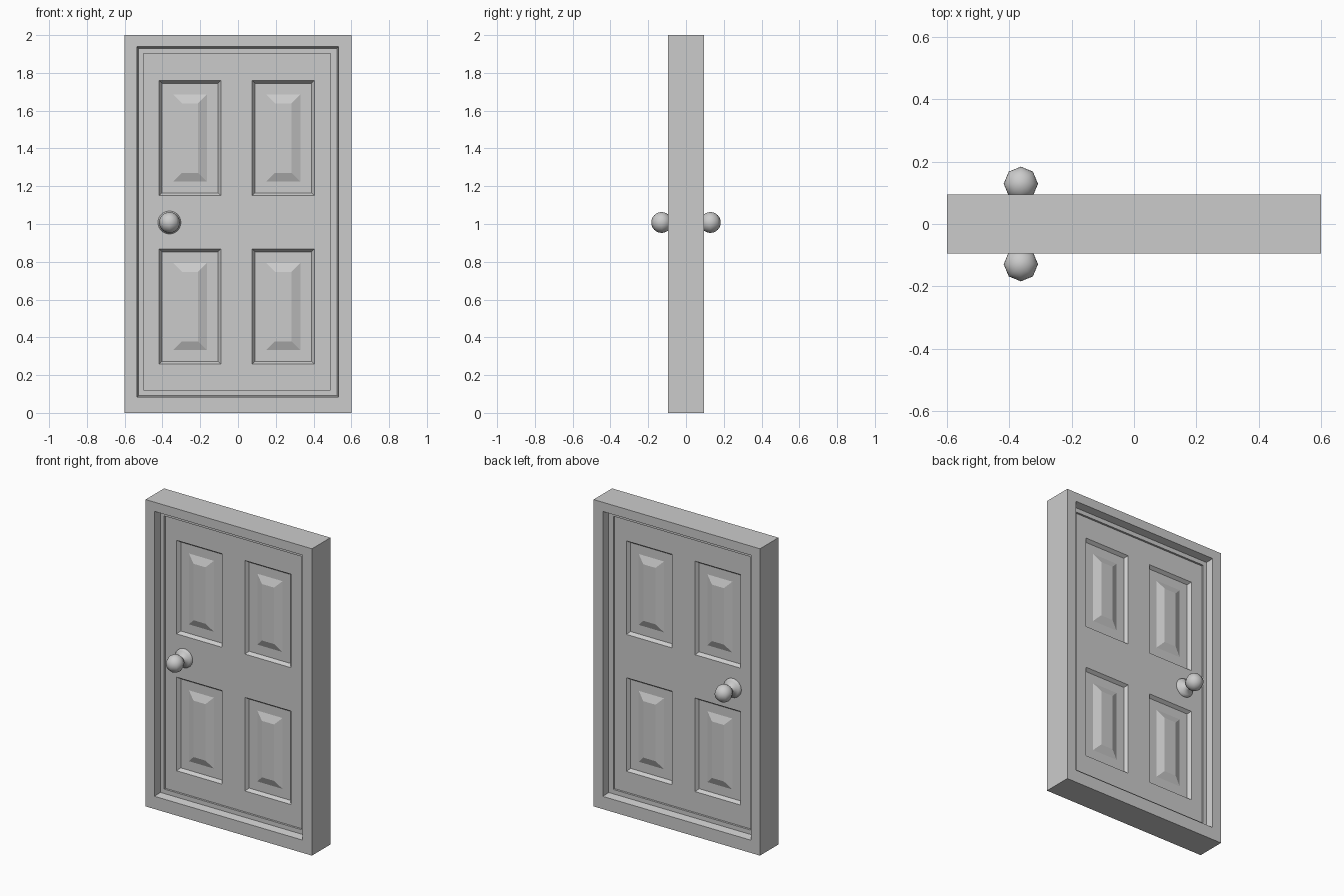
import bpy, bmesh
from math import pi, cos, sin
from mathutils import Matrix, Vector

if "Cube" in bpy.data.objects:
    bpy.data.objects.remove(bpy.data.objects["Cube"])


def make_object(name, bm, mirror=True):
    mesh = bpy.data.meshes.new(name)
    bm.to_mesh(mesh)
    bm.free()
    obj = bpy.data.objects.new(name, mesh)
    bpy.context.collection.objects.link(obj)
    if mirror:
        mod = obj.modifiers.new("both_sides", 'MIRROR')
        mod.use_axis = (False, True, False)
    return obj


def bridge(bm, rings):
    for a, b in zip(rings, rings[1:]):
        n = len(a)
        for i in range(n):
            j = (i + 1) % n
            bm.faces.new((a[i], a[j], b[j], b[i]))


# Door frame: rectangular rings stepping from the outside in to the door stop
bm = bmesh.new()
steps = [  # x0, x1, z0, z1, y
    (-0.60, 0.60, 0.0, 2.0, 0.0),
    (-0.60, 0.60, 0.0, 2.0, -0.095),
    (-0.535, 0.533, 0.083, 1.94, -0.095),
    (-0.526, 0.524, 0.093, 1.93, -0.048),
    (-0.50, 0.491, 0.122, 1.902, -0.048),
    (-0.50, 0.491, 0.122, 1.902, -0.035),
]
rings = [[bm.verts.new((x, y, z)) for x, z in ((x0, z0), (x1, z0), (x1, z1), (x0, z1))]
         for x0, x1, z0, z1, y in steps]
bridge(bm, rings)
bmesh.ops.recalc_face_normals(bm, faces=bm.faces)
make_object("door_frame", bm)

# Door leaf: a grid of stiles and rails with four recessed, raised-field panels
bm = bmesh.new()
xs = [-0.50, -0.418, -0.09, 0.075, 0.405, 0.491]
zs = [0.122, 0.258, 0.868, 1.15, 1.76, 1.902]
grid = [[bm.verts.new((x, -0.035, z)) for x in xs] for z in zs]
panels = []
for r in range(5):
    for c in range(5):
        face = bm.faces.new((grid[r][c], grid[r][c + 1], grid[r + 1][c + 1], grid[r + 1][c]))
        if r in (1, 3) and c in (1, 3):
            panels.append(face)
bm.normal_update()
for width, depth in ((0.015, -0.021), (0.059, 0.0), (0.047, 0.02)):
    bmesh.ops.inset_individual(bm, faces=panels, thickness=width, depth=depth,
                               use_even_offset=True)
    bm.normal_update()
make_object("door_leaf", bm)

# Knob rosette and neck: a lathed profile around the y axis
KNOB_X, KNOB_Z, SIDES = -0.363, 1.008, 24
bm = bmesh.new()
profile = [(0.061, -0.033), (0.061, -0.042), (0.05, -0.052), (0.026, -0.064), (0.02, -0.09)]
rings = [[bm.verts.new((KNOB_X + r * cos(2 * pi * i / SIDES), y,
                        KNOB_Z + r * sin(2 * pi * i / SIDES))) for i in range(SIDES)]
         for r, y in profile]
bridge(bm, rings)
bmesh.ops.recalc_face_normals(bm, faces=bm.faces)
for f in bm.faces:
    f.smooth = True
make_object("knob_rosette", bm)

# Round knobs, eight-sided in plan
bm = bmesh.new()
bmesh.ops.create_uvsphere(bm, u_segments=8, v_segments=16, radius=0.055,
                          matrix=Matrix.Translation(Vector((KNOB_X, -0.129, KNOB_Z))))
for f in bm.faces:
    f.smooth = True
make_object("door_knob", bm)
